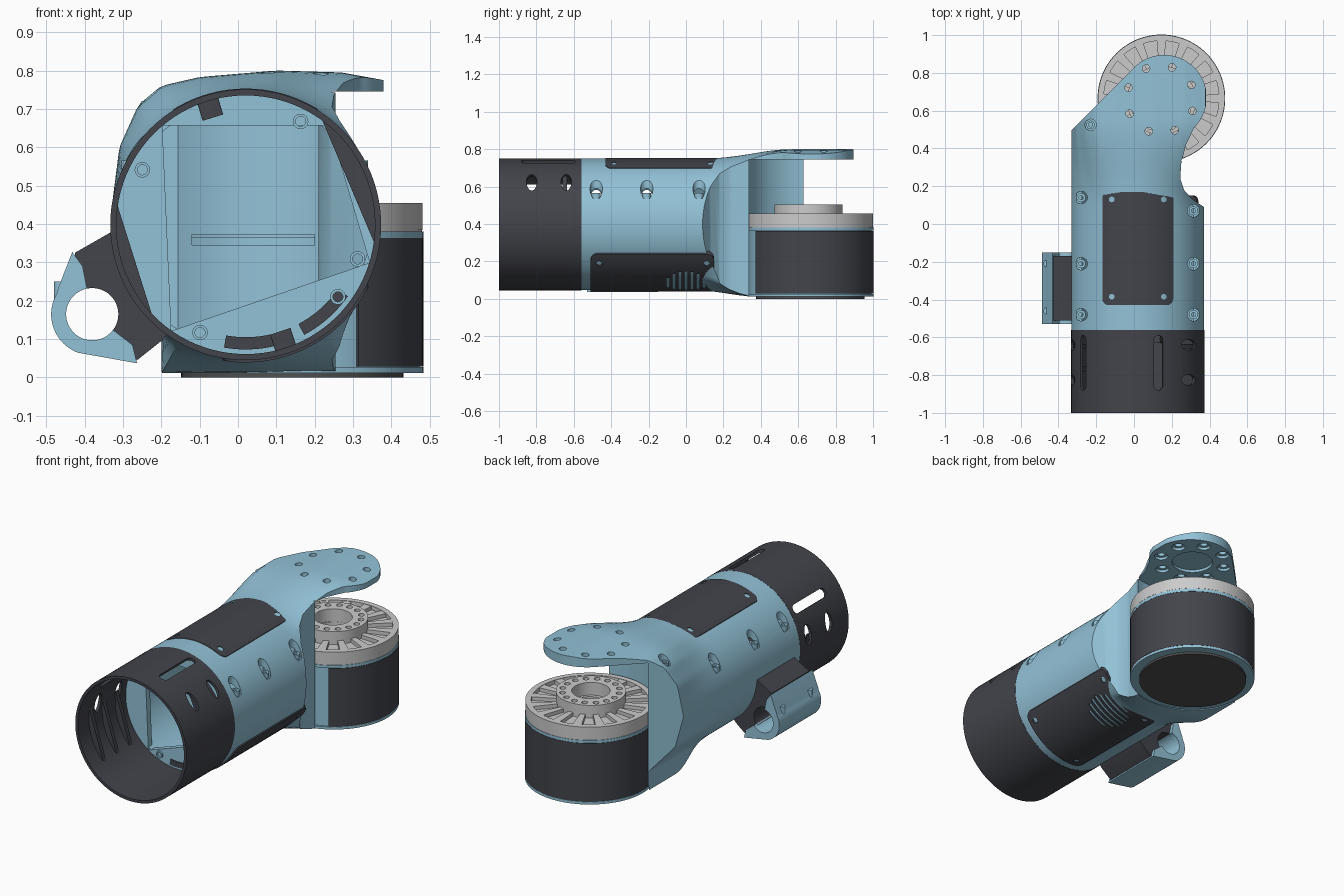
import bpy, bmesh, math
from mathutils import Matrix, Vector

if "Cube" in bpy.data.objects:
    bpy.data.objects.remove(bpy.data.objects["Cube"])

TX, TZ, R = 0.02, 0.398, 0.352        # tube axis and radius
AX, AY = 0.145, 0.665                 # joint actuator centre


def mat(name, c):
    m = bpy.data.materials.new(name)
    m.diffuse_color = (*c, 1)
    m.use_nodes = True
    m.node_tree.nodes["Principled BSDF"].inputs["Base Color"].default_value = m.diffuse_color
    return m


BLUE = mat("blue", (0.29, 0.54, 0.68))
DARK = mat("dark", (0.055, 0.058, 0.07))
CAP = mat("cap", (0.08, 0.08, 0.08))


def finish(name, bm, m=None):
    bmesh.ops.recalc_face_normals(bm, faces=bm.faces)
    me = bpy.data.meshes.new(name)
    bm.to_mesh(me)
    bm.free()
    ob = bpy.data.objects.new(name, me)
    bpy.context.collection.objects.link(ob)
    if m:
        me.materials.append(m)
    return ob


def prism(name, pts, lo, hi, axis='z', m=None):
    bm = bmesh.new()
    put = (lambda p, h: (p[0], p[1], h)) if axis == 'z' else (lambda p, h: (p[0], h, p[1]))
    a = [bm.verts.new(put(p, lo)) for p in pts]
    b = [bm.verts.new(put(p, hi)) for p in pts]
    bm.faces.new(a)
    bm.faces.new(b)
    for i in range(len(a)):
        j = (i + 1) % len(a)
        bm.faces.new((a[i], a[j], b[j], b[i]))
    return finish(name, bm, m)


def arc(cx, cy, r, a0, a1, n=24):
    return [(cx + r * math.cos(math.radians(a0 + (a1 - a0) * i / n)),
             cy + r * math.sin(math.radians(a0 + (a1 - a0) * i / n))) for i in range(n + 1)]


def cyl(name, cx, cy, r, lo, hi, axis='z', m=None, n=96):
    return prism(name, arc(cx, cy, r, 0, 360, n)[:-1], lo, hi, axis, m)


def rrect(x0, x1, y0, y1, r):
    return (arc(x1 - r, y1 - r, r, 0, 90, 6) + arc(x0 + r, y1 - r, r, 90, 180, 6)
            + arc(x0 + r, y0 + r, r, 180, 270, 6) + arc(x1 - r, y0 + r, r, 270, 360, 6))


def boolean(ob, *others, op='DIFFERENCE'):
    for o in others:
        md = ob.modifiers.new("b", 'BOOLEAN')
        md.operation, md.object, md.solver = op, o, 'EXACT'
        bpy.context.view_layer.objects.active = ob
        bpy.ops.object.modifier_apply(modifier=md.name)
        bpy.data.objects.remove(o)
    return ob


def ring(name, cx, cy, r0, r1, lo, hi, axis='z', m=None):
    return boolean(cyl(name, cx, cy, r1, lo, hi, axis, m), cyl("c", cx, cy, r0, lo - .1, hi + .1, axis))


def around(ob, deg):
    # turn a part made at the tube top to angle deg about the tube axis
    T = Matrix.Translation((TX, 0, TZ))
    ob.data.transform(T @ Matrix.Rotation(math.radians(90 - deg), 4, 'Y') @ T.inverted())
    return ob


# --- main blue body: lofted from round tube to flat-topped yoke ---
END = [(.38, .775), (.27, .795), (.1, .80), (-.1, .783), (-.2, .76), (-.26, .71), (-.31, .6), (-.332, .42),
       (-.30, .25), (-.2, .12), (-.2, .012), (.32, .012), (.32, .15), (.35, .25), (.372, .4), (.38, .6)]


def end_radius(a):
    d = Vector((math.cos(a), math.sin(a)))
    for i, p in enumerate(END):
        u = Vector(p) - Vector((TX, TZ))
        e = Vector(END[(i + 1) % len(END)]) - Vector(p)
        k = d.x * e.y - d.y * e.x
        if abs(k) > 1e-9:
            t, s = (u.x * e.y - u.y * e.x) / k, (u.x * d.y - u.y * d.x) / k
            if t > 0 and -1e-6 <= s <= 1 + 1e-6:
                return t
    return R


def smooth(v, a, b):
    v = min(1, max(0, (v - a) / (b - a)))
    return v * v * (3 - 2 * v)


N = 128
bm, rows = bmesh.new(), []
for y in [-.56] + [.05 + .04 * i for i in range(14)] + [.95]:
    row = []
    for i in range(N):
        a = 2 * math.pi * (i + .5) / N
        t = smooth(y, .1, .56) if math.sin(a) > 0 else smooth(y, .05, .38)
        r = R + (end_radius(a) - R) * t
        row.append(bm.verts.new((TX + r * math.cos(a), y, TZ + r * math.sin(a))))
    rows.append(row)
for p, q in zip(rows, rows[1:]):
    for i in range(N):
        bm.faces.new((p[i], p[(i + 1) % N], q[(i + 1) % N], q[i]))
bm.faces.new(rows[0])
bm.faces.new(rows[-1])
body = finish("arm_body", bm, BLUE)
outline = [(-.45, -.7), (.45, -.7), (.45, .05), (.37, .09), (.31, .13), (.265, .18), (.245, .24),
           (.25, .32), (.275, .42)] + arc(.16, .67, .225, -45, 135, 40) + [(-.45, .378)]
boolean(body, prism("c", outline, -.2, 1), op='INTERSECT')
# hollow interior, kept clear of the wall around the joint
cavity = cyl("c", TX, TZ, .325, -.6, .5, 'y')
boolean(cavity, prism("c", [(-.4, -.7), (.4, -.7), (.4, .04), (.33, .08), (.24, .17), (.21, .25), (.23, .45),
                            (-.29, .45), (-.4, .35)], -.1, 1), op='INTERSECT')
boolean(cavity, cyl("c", AX, AY, .37, -.2, 1.2))
boolean(body, cavity, cyl("c", AX, AY, .347, -.1, .745),
        prism("c", [(-.12, .2), (.2, .2), (.2, .5), (-.12, .5)], .345, .372))
# yoke screw holes and underside recesses
boolean(body, cyl("c", .14, .66, .11, .7, .76))
for i in range(8):
    x, y = arc(.14, .66, .18, 25, 385, 8)[i]
    boolean(body, cyl("c", x, y, .02, .6, .9, n=20), cyl("c", x, y, .036, .7, .76, n=24))
# side screws in vertical countersinks
for x, y in [(.315, -.48), (.315, -.21), (.315, .07), (-.28, -.48), (-.28, -.21), (-.28, .14)]:
    boolean(body, cyl("c", x, y, .033, .535, .9, n=28))
    ring("side_screw", x, y, .011, .024, .5, .565, m=BLUE)
boolean(body, cyl("c", -.23, .525, .03, .69, .9, n=28))
ring("shoulder_screw", -.23, .525, .011, .022, .66, .72, m=BLUE)

# --- inner flange of the tube ---
for a0, a1 in [(50, 130), (130, 235), (235, 343), (343, 410)]:
    prism("flange_segment", arc(TX, TZ, .338, a0, a1), -.565, -.53, 'y', BLUE)
for a0, a1 in [(260, 283), (298, 325)]:
    prism("flange_slot", arc(TX, TZ, .325, a0, a1, 10) + arc(TX, TZ, .293, a1, a0, 10), -.57, -.55, 'y', DARK)
for a in (62, 152, 247, 322, 343):
    x, z = arc(TX, TZ, .305, a, 360, 1)[0]
    ring("flange_boss", x, z, .013, .02, -.575, -.55, 'y', BLUE)

# --- dark end sleeve with slots, oval holes and inner fins ---
sleeve = ring("end_sleeve", TX, TZ, .337, R + .001, -1, -.56, 'y', DARK)
for a in (72, 145):
    boolean(sleeve, around(prism("c", rrect(TX - .025, TX + .025, -.88, -.59, .024), .65, .85), a))
for a in (40, 170):
    for y in (-.825, -.64):
        o = cyl("c", 0, 0, .028, .65, .85, n=28)
        o.data.transform(Matrix.Translation((TX, y, 0)) @ Matrix.Diagonal((2, 1, 1, 1)))
        boolean(sleeve, around(o, a))
for a0, a1 in [(170, 225), (-9, 55)]:
    for y in (-.9, -.78, -.66):
        prism("sleeve_fin", arc(TX, TZ, .342, a0, a1), y, y + .025, 'y', DARK)
for a in (107, 288):
    around(prism("sleeve_tab", rrect(TX - .028, TX + .028, -.63, -.566, .005), .69, .74, m=DARK), a)


# --- curved cover panels on the tube ---
def panel(name, w, y0, y1, deg, r1):
    ob = ring(name, TX, TZ, .342, r1, y0 - .1, y1 + .1, 'y', DARK)
    boolean(ob, prism("c", rrect(TX - w, TX + w, y0, y1, .035), .5, 1), op='INTERSECT')
    for sx in (-1, 1):
        for y in (y0 + .045, y1 - .04):
            boolean(ob, cyl("c", TX + sx * (w - .05), y, .015, .5, 1, n=20))
    return ob


around(panel("top_panel", .188, -.43, .17, 90, .355), 90)
vent = panel("bottom_panel", .213, -.51, .15, -63, .359)
for i in range(-3, 4):
    h = math.sqrt(.115 ** 2 - (i * .032) ** 2)
    boolean(vent, prism("c", rrect(TX - h, TX + h, i * .032 - .009, i * .032 + .009, .008), .6, 1))
around(vent, -63)

# --- side bracket with cable eye ---
EX, EZ = -.38, .165
eye = prism("bracket_eye", [(EX, EZ), (-.405, .29), (-.432, .327), (-.468, .235)] + arc(EX, EZ, .107, 150, 250)
            + [(-.263, .037), (-.275, .085)], -.53, -.15, 'y', BLUE)
arm = prism("bracket_arm", [(EX, EZ), (-.425, .27), (-.425, .325), (-.32, .385), (-.2, .32), (-.17, .13),
                            (-.2, .095), (-.263, .045), (-.29, .07)], -.51, -.17, 'y', DARK)
for o in (eye, arm):
    boolean(o, cyl("c", EX, EZ, .068, -.7, 0, 'y'), cyl("c", TX, TZ, .345, -.7, 0, 'y'))
for y in (-.46, -.21):
    cyl("eye_screw", -.462, y, .018, .2, .25, m=BLUE, n=20)

# --- joint actuator ---
cyl("joint_core", AX, AY, .328, .02, .38, m=BLUE)
cyl("joint_lower_lip", AX, AY, .338, .012, .027, m=BLUE)
cyl("joint_upper_lip", AX, AY, .338, .364, .38, m=BLUE)
prism("joint_cover", arc(AX, AY, .338, -60, 195, 72) + arc(AX, AY, .32, 195, -60, 72), .028, .363, m=DARK)
cyl("joint_base_cap", AX - .003, AY, .29, 0, .02, m=CAP)
boolean(cyl("rotor_disc", AX, AY, .335, .38, .432), cyl("c", AX, AY, .09, .41, .6))
ring("rotor_rim", AX, AY, .305, .336, .385, .455)
for i in range(16):
    rib = prism("rotor_rib", [(.17, -.014), (.31, -.024), (.31, .024), (.17, .014)], .42, .453)
    rib.data.transform(Matrix.Translation((AX, AY, 0)) @ Matrix.Rotation(i * math.pi / 8, 4, 'Z'))
hub = ring("rotor_hub", AX, AY - .01, .1, .183, .42, .505)
for x, y in arc(AX, AY - .01, .15, 0, 360, 16)[:-1]:
    boolean(hub, cyl("c", x, y, .016, .48, .6, n=16))

# --- smooth shading with sharp edges ---
bpy.ops.object.select_all(action='SELECT')
bpy.ops.object.shade_smooth_by_angle(angle=math.radians(30))
